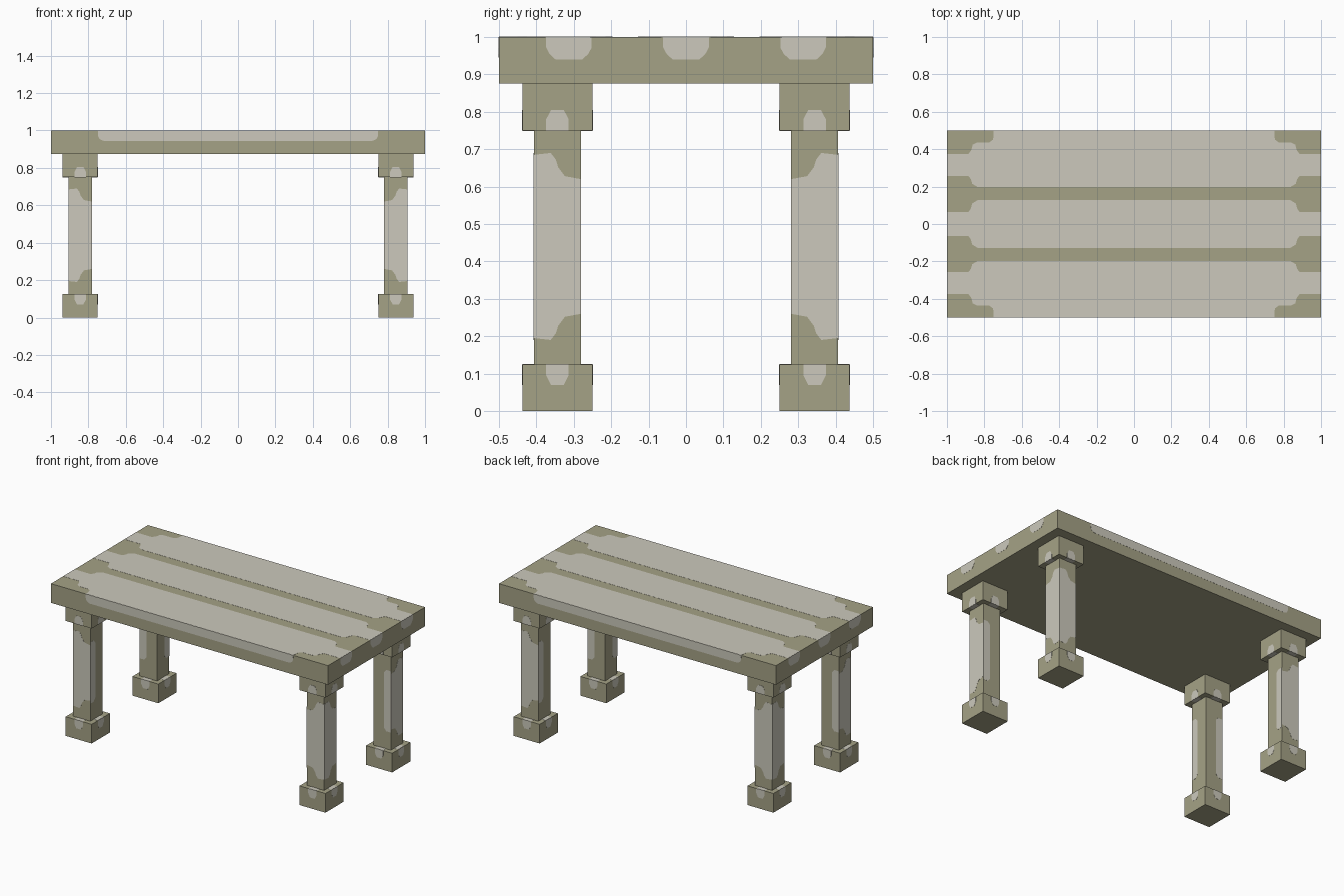
import bpy
import bmesh
from mathutils import Vector

cube = bpy.data.objects.get("Cube")
if cube:
    bpy.data.objects.remove(cube, do_unlink=True)


def linear(c):
    c /= 255
    return c / 12.92 if c <= 0.04045 else ((c + 0.055) / 1.055) ** 2.4


def material(name, rgb):
    col = [linear(c) for c in rgb] + [1.0]
    m = bpy.data.materials.new(name)
    m.use_nodes = True
    m.diffuse_color = col
    bsdf = m.node_tree.nodes["Principled BSDF"]
    bsdf.inputs["Base Color"].default_value = col
    bsdf.inputs["Roughness"].default_value = 0.9
    return m


OLIVE = material("mossy olive", (165, 162, 134))
PALE = material("pale stone", (204, 201, 188))
E = 0.0008  # how far the pale patches stand proud


def finish(name, bm, mat):
    bmesh.ops.recalc_face_normals(bm, faces=bm.faces)
    me = bpy.data.meshes.new(name)
    bm.to_mesh(me)
    bm.free()
    me.materials.append(mat)
    ob = bpy.data.objects.new(name, me)
    bpy.context.collection.objects.link(ob)
    return ob


def box(name, x, y, z):
    bm = bmesh.new()
    bmesh.ops.create_cube(bm, size=1)
    for v in bm.verts:
        v.co = Vector([(a + b) / 2 + c * (b - a)
                       for (a, b), c in zip((x, y, z), v.co)])
    return finish(name, bm, OLIVE)


def patches(name, items):
    """Thin pale plates; each item is (outline points, outward normal)."""
    bm = bmesh.new()
    for pts, n in items:
        n = Vector(n)
        face = bm.faces.new([bm.verts.new(Vector(p) - n * E) for p in pts])
        new = bmesh.ops.extrude_face_region(bm, geom=[face])["geom"]
        for v in new:
            if isinstance(v, bmesh.types.BMVert):
                v.co += n * 2 * E
    return finish(name, bm, PALE)


def mirrored(half, axis=0):
    """Close a half outline by mirroring it about u = axis."""
    return half + [(2 * axis - u, v) for u, v in reversed(half)]


# Table slab
box("table_slab", (-1, 1), (-0.5, 0.5), (0.875, 1))

# Planks painted on the top
outer = [(0.835, 0.197), (0.865, 0.215), (0.872, 0.24), (0.885, 0.257),
         (1, 0.257), (1, 0.375), (0.885, 0.375), (0.87, 0.395),
         (0.862, 0.425), (0.84, 0.436), (0.775, 0.436), (0.755, 0.45),
         (0.75, 0.47), (0.75, 0.5)]
middle = [(0.835, -0.128), (0.865, -0.11), (0.872, -0.083), (0.885, -0.065),
          (1, -0.065), (1, 0.065), (0.885, 0.065), (0.872, 0.083),
          (0.865, 0.11), (0.835, 0.128)]
up = (0, 0, 1)
patches("middle_plank", [([(x, y, 1) for x, y in mirrored(middle)], up)])
for side, s in (("back", 1), ("front", -1)):
    patches(side + "_plank",
            [([(x, s * y, 1) for x, y in mirrored(outer)], up)])

# Worn strips along the long edges
strip = [(0.75, 1), (0.748, 0.97), (0.74, 0.954), (0.72, 0.945)]
for side, s in (("back", 1), ("front", -1)):
    patches(side + "_edge_strip",
            [([(x, s * 0.5, z) for x, z in mirrored(strip)], (0, s, 0))])

# Worn plank ends
plank_end = [(0.061, 1), (0.061, 0.972), (0.052, 0.955), (0.036, 0.94)]
for side, s in (("left", 1), ("right", -1)):
    patches(side + "_plank_ends",
            [([(s, y + c, z) for y, z in mirrored(plank_end)], (s, 0, 0))
             for c in (-0.313, 0, 0.313)])

# Outlines on a leg: u grows towards the outer corner, v is height above middle
CX, CY, MID = 0.84375, 0.34375, 0.44
upper = [(0.0625, 0.245), (0.018, 0.25), (0.004, 0.232), (-0.002, 0.212),
         (-0.02, 0.188), (-0.0625, 0.18)]
outer_wear = upper + [(u, -v) for u, v in reversed(upper)]
strip_top = [(0.0625, 0.2), (0.03, 0.2), (0.013, 0.18)]
inner_wear = strip_top + [(u, -v) for u, v in reversed(strip_top)]
spot = [(0.03, 0), (0.03, 0.03), (0.017, 0.055)]
HALF, BLOCK = 0.0625, 0.09375


def square(cx, cy, h):
    return (cx - h, cx + h), (cy - h, cy + h)


for xs, sx in (("left", 1), ("right", -1)):
    for ys, sy in (("front", -1), ("back", 1)):
        label = f"{ys}_{xs}_"
        cx, cy = sx * CX, sy * CY
        box(label + "leg_shaft", *square(cx, cy, HALF), (0.125, 0.75))
        box(label + "leg_foot", *square(cx, cy, BLOCK), (0, 0.125))
        box(label + "leg_cap", *square(cx, cy, BLOCK), (0.75, 0.875))
        shaft, blocks = [], []
        for d in (1, -1):  # 1 = outward-facing side, -1 = inward-facing side
            wear = outer_wear if d == 1 else inner_wear
            nx, ny = (d * sx, 0, 0), (0, d * sy, 0)
            px, py = cx + d * sx * HALF, cy + d * sy * HALF
            qx, qy = cx + d * sx * BLOCK, cy + d * sy * BLOCK
            shaft.append(([(px, cy + sy * u, MID + v) for u, v in wear], nx))
            shaft.append(([(cx + sx * u, py, MID + v) for u, v in wear], ny))
            # Spots on the blocks, folding over onto the ledge by the shaft
            for z, dz in ((0.125, -1), (0.75, 1)):
                m = mirrored(spot)
                blocks.append(([(qx, cy + u, z + dz * v) for u, v in m], nx))
                blocks.append(([(cx + u, qy, z + dz * v) for u, v in m], ny))
                nz = (0, 0, -dz)
                a = 0.03
                blocks.append(([(px, cy - a, z), (qx, cy - a, z),
                                (qx, cy + a, z), (px, cy + a, z)], nz))
                blocks.append(([(cx - a, py, z), (cx - a, qy, z),
                                (cx + a, qy, z), (cx + a, py, z)], nz))
        patches(label + "shaft_wear", shaft)
        patches(label + "block_spots", blocks)
